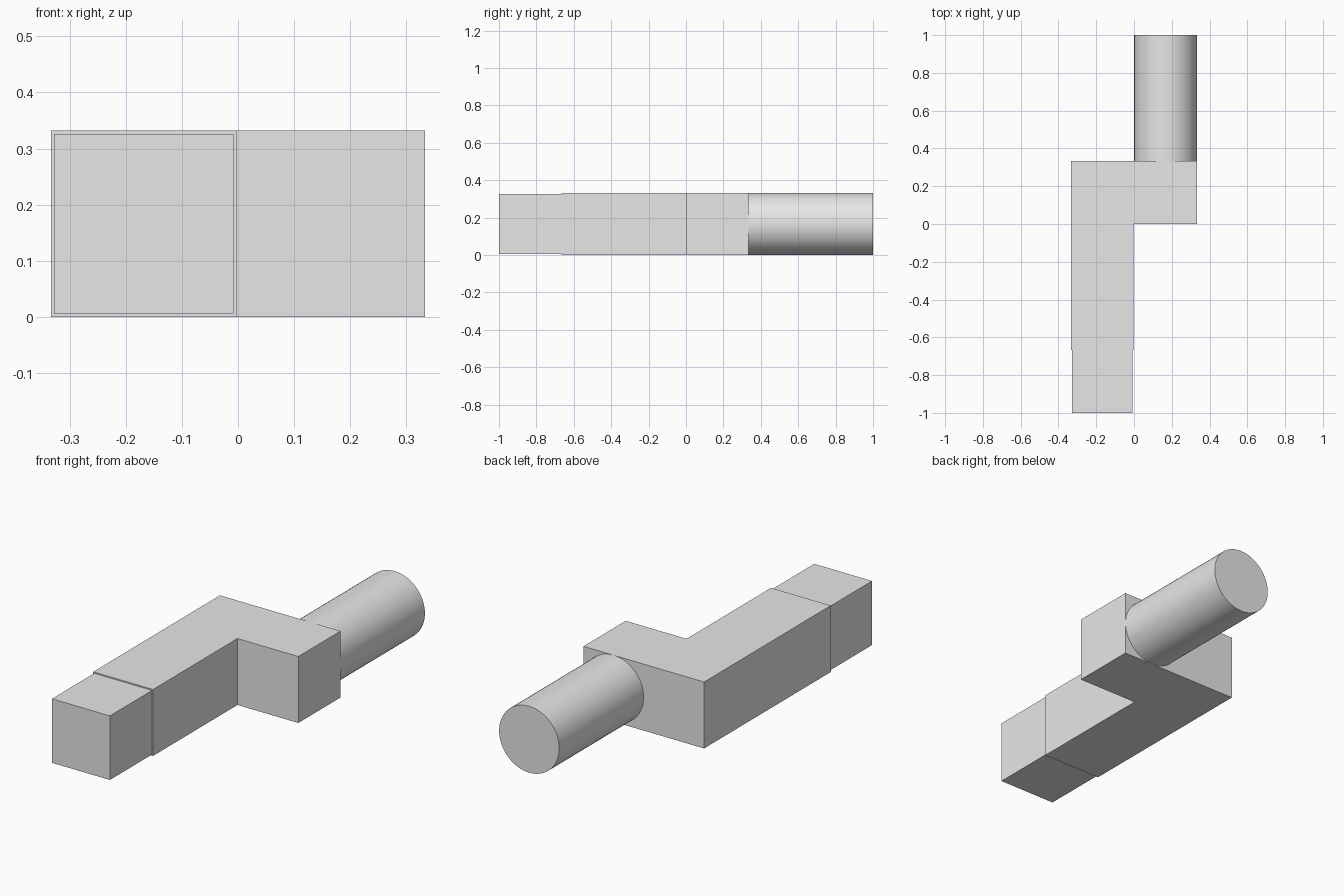
import bpy
import bmesh
import math
from mathutils import Matrix

cube = bpy.data.objects.get("Cube")
if cube:
    bpy.data.objects.remove(cube, do_unlink=True)

HEIGHT = 0.332
HALF = 1 / 3

# Single plain grey
grey = bpy.data.materials.new("plain_grey")
grey.use_nodes = True
grey.diffuse_color = (0.8, 0.8, 0.8, 1)
grey.node_tree.nodes["Principled BSDF"].inputs["Base Color"].default_value = (0.8, 0.8, 0.8, 1)


def finish(name, bm):
    bmesh.ops.recalc_face_normals(bm, faces=bm.faces)
    mesh = bpy.data.meshes.new(name)
    bm.to_mesh(mesh)
    bm.free()
    mesh.materials.append(grey)
    obj = bpy.data.objects.new(name, mesh)
    bpy.context.collection.objects.link(obj)
    return obj


def prism(name, outline, bottom, top):
    """Extrude a plan outline from bottom to top."""
    bm = bmesh.new()
    face = bm.faces.new([bm.verts.new((x, y, bottom)) for x, y in outline])
    extruded = bmesh.ops.extrude_face_region(bm, geom=[face])
    verts = [g for g in extruded["geom"] if isinstance(g, bmesh.types.BMVert)]
    bmesh.ops.translate(bm, verts=verts, vec=(0, 0, top - bottom))
    return finish(name, bm)


# L-shaped body: long arm with a side block at the back
inner = -0.003
prism("angled_body", [(-HALF, -2 * HALF), (inner, -2 * HALF), (inner, 0),
                      (HALF, 0), (HALF, HALF), (-HALF, HALF)], 0, HEIGHT)

# Slightly narrower block on the front end
prism("front_tip", [(-0.328, -1), (-0.008, -1), (-0.008, -2 * HALF),
                    (-0.328, -2 * HALF)], 0.006, 0.326)

# Round rod behind the side block
bm = bmesh.new()
place = Matrix.Translation((HALF / 2, 2 * HALF, HEIGHT / 2)) @ Matrix.Rotation(math.pi / 2, 4, "X")
bmesh.ops.create_cone(bm, cap_ends=True, segments=64, radius1=HEIGHT / 2,
                      radius2=HEIGHT / 2, depth=2 * HALF, matrix=place)
rod = finish("rear_rod", bm)
bpy.ops.object.select_all(action="DESELECT")
rod.select_set(True)
bpy.context.view_layer.objects.active = rod
bpy.ops.object.shade_smooth_by_angle(angle=math.radians(30))
